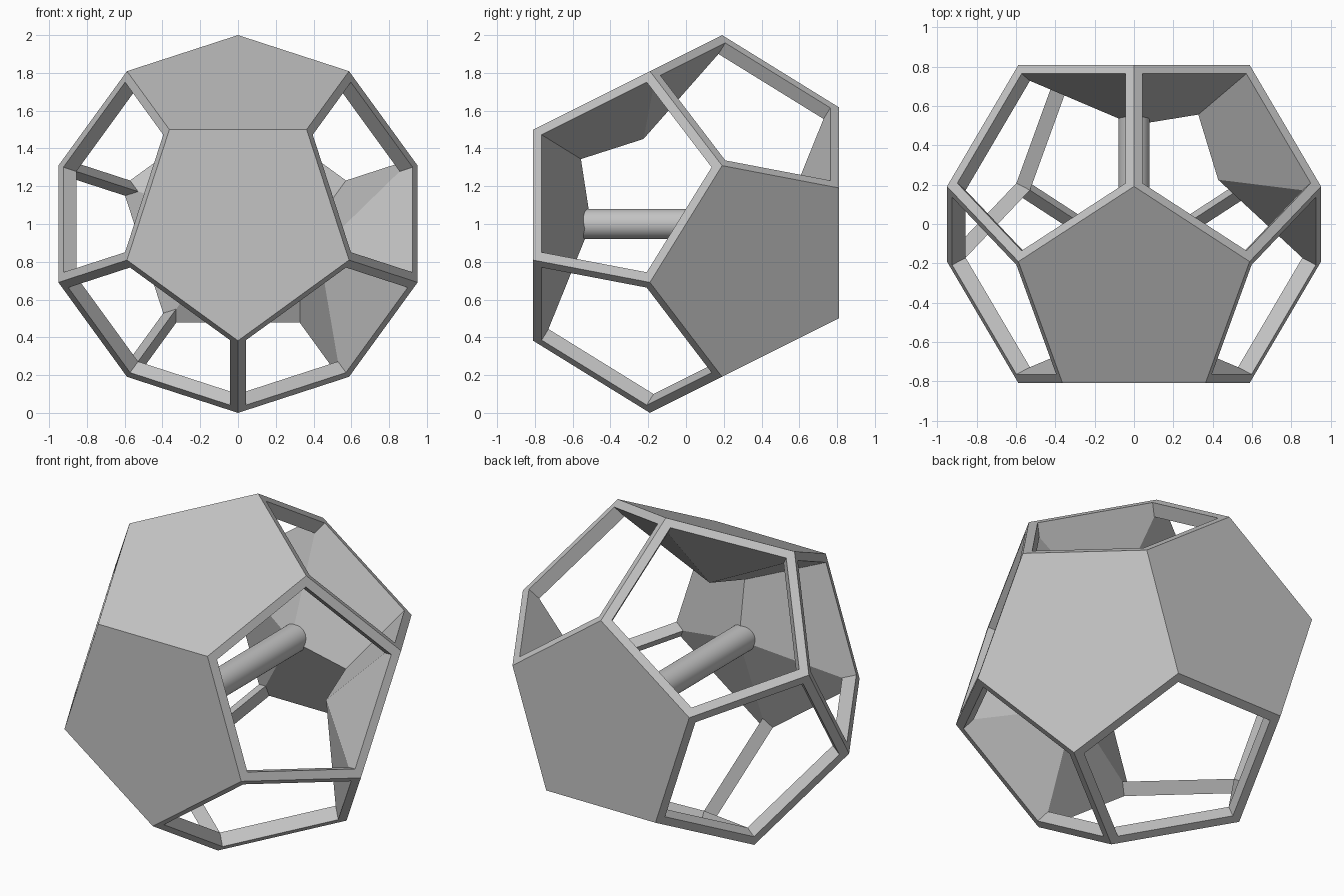
import bpy, bmesh
from math import radians, sin, cos, sqrt
from mathutils import Vector

cube = bpy.data.objects.get("Cube")
if cube:
    bpy.data.objects.remove(cube)

CENTRE = Vector((0, 0, 1))
PHI = (1 + sqrt(5)) / 2
INRADIUS = PHI / 2        # centre to face, for a middle ring of radius 1
FRAME = 0.05              # rim width left around each open face

grey = bpy.data.materials.new("plain grey")
grey.use_nodes = True
grey.diffuse_color = (0.55, 0.55, 0.55, 1)
grey.node_tree.nodes["Principled BSDF"].inputs["Base Color"].default_value = grey.diffuse_color


def finish(name, bm, collection):
    """Turn a bmesh into a grey object in the collection."""
    mesh = bpy.data.meshes.new(name)
    bm.to_mesh(mesh)
    bm.free()
    mesh.materials.append(grey)
    obj = bpy.data.objects.new(name, mesh)
    collection.objects.link(obj)
    return obj


def prism(name, rim, top, bottom, collection):
    """Closed prism: the rim polygon pushed to a top and a bottom offset."""
    bm = bmesh.new()
    upper = [bm.verts.new(p + top) for p in rim]
    lower = [bm.verts.new(p + bottom) for p in rim]
    bm.faces.new(upper)
    bm.faces.new(lower[::-1])
    for i in range(len(rim)):
        bm.faces.new((upper[i - 1], lower[i - 1], lower[i], upper[i]))
    obj = finish(name, bm, collection)
    obj.hide_render = True
    return obj


# Dodecahedron: front and back pentagons plus a zigzag ring of ten corners
bm = bmesh.new()
for k in range(10):
    a = radians(90 + 36 * k)
    side = 1 if k % 2 == 0 else -1
    ray = Vector((cos(a), 0, sin(a)))
    bm.verts.new(CENTRE + ray + Vector((0, side * (INRADIUS - 1 / PHI), 0)))
    bm.verts.new(CENTRE + ray / PHI + Vector((0, side * INRADIUS, 0)))
bmesh.ops.convex_hull(bm, input=bm.verts[:])
bmesh.ops.dissolve_limit(bm, angle_limit=radians(2), verts=bm.verts[:], edges=bm.edges[:])
bmesh.ops.recalc_face_normals(bm, faces=bm.faces[:])
shell = finish("dodecahedron_shell", bm, bpy.context.collection)

# Closed faces: front, back, upper front and lower back on the +x side
tilt = 2 / sqrt(5)
closed = [Vector((0, -1, 0)), Vector((0, 1, 0)),
          Vector((0, -tilt / 2, tilt)),
          Vector((tilt * cos(radians(18)), tilt / 2, -tilt * sin(radians(18))))]

# Straight pentagonal openings through every other face to just past the middle
cutters = bpy.data.collections.new("opening_cutters")
bpy.context.scene.collection.children.link(cutters)
for face in shell.data.polygons:
    n = face.normal.copy()
    if any(n.dot(c) > 0.95 for c in closed):
        continue
    mid = CENTRE + n * INRADIUS
    rim = [mid + (shell.data.vertices[i].co - mid) * (1 - FRAME * 2) for i in face.vertices]
    depth = INRADIUS + 0.03 + 0.007 * len(cutters.objects)
    prism("opening_cutter", rim, n * 0.1, n * -depth, cutters)

# Cut all openings in one pass, then drop the cutters
mod = shell.modifiers.new("openings", "BOOLEAN")
mod.operation = "DIFFERENCE"
mod.solver = "EXACT"
mod.operand_type = "COLLECTION"
mod.collection = cutters
bpy.context.view_layer.objects.active = shell
shell.select_set(True)
bpy.ops.object.modifier_apply(modifier=mod.name)
for obj in list(cutters.objects):
    bpy.data.objects.remove(obj)
bpy.data.collections.remove(cutters)

# Round rod joining the front and back walls
bpy.ops.object.select_all(action="DESELECT")
bpy.ops.mesh.primitive_cylinder_add(vertices=48, radius=0.08, depth=1.2,
                                    location=CENTRE, rotation=(radians(90), 0, 0))
rod = bpy.context.object
rod.name = "centre_rod"
rod.data.materials.append(grey)
bpy.ops.object.shade_smooth_by_angle()
